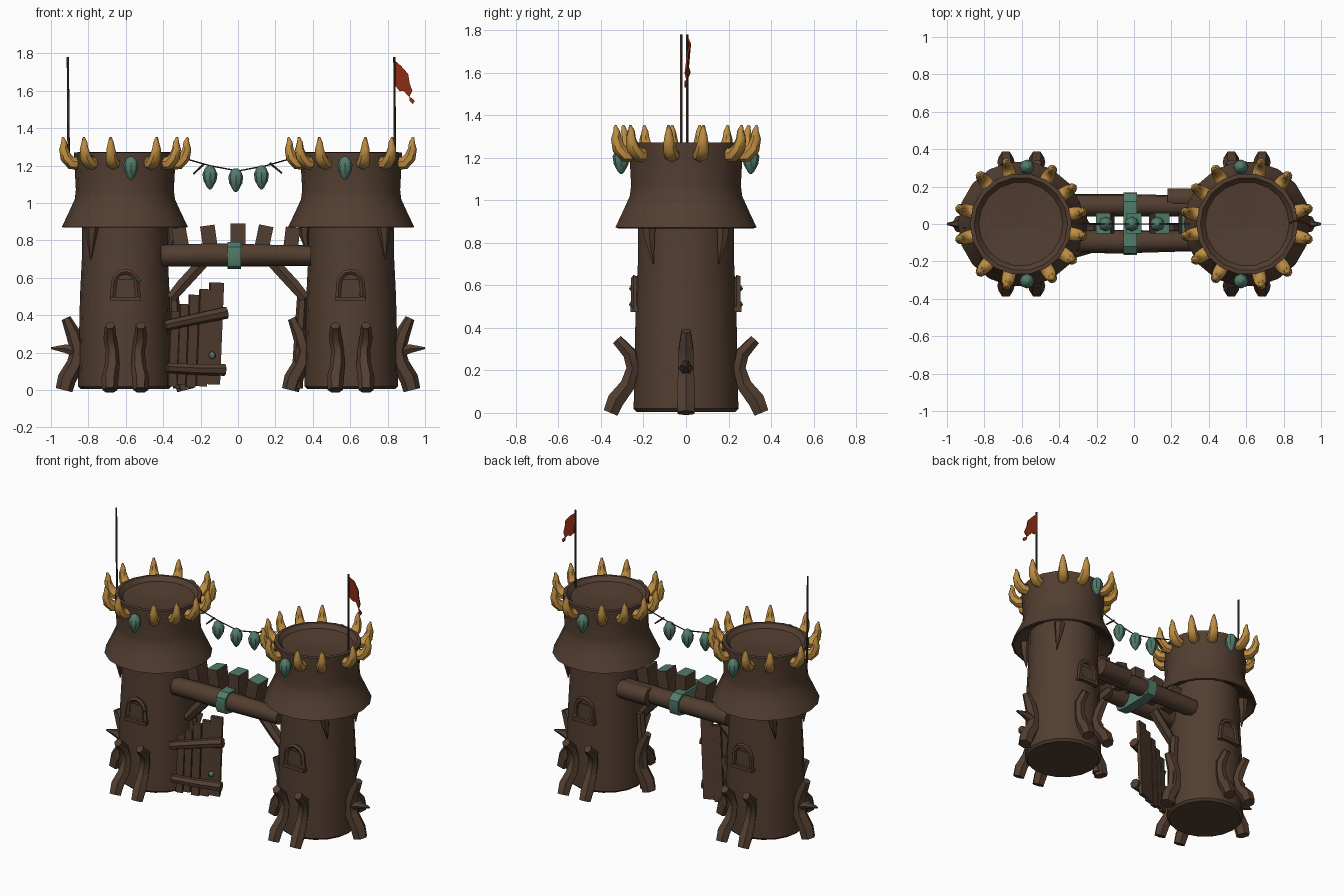
import bpy, bmesh, math
from mathutils import Vector, Matrix

if "Cube" in bpy.data.objects:
    bpy.data.objects.remove(bpy.data.objects["Cube"])


def material(name, r, g, b):
    m = bpy.data.materials.new(name)
    m.diffuse_color = (r, g, b, 1)
    m.use_nodes = True
    m.node_tree.nodes["Principled BSDF"].inputs["Base Color"].default_value = m.diffuse_color
    return m


BROWN = material("bark brown", 0.085, 0.048, 0.030)
GOLD = material("horn gold", 0.52, 0.27, 0.055)
TEAL = material("lantern teal", 0.085, 0.20, 0.145)
RED = material("flag red", 0.27, 0.026, 0.008)
DARK = material("dark pole", 0.045, 0.030, 0.022)


def finish(name, bm, mats, angle=40):
    bmesh.ops.recalc_face_normals(bm, faces=bm.faces)
    me = bpy.data.meshes.new(name)
    bm.to_mesh(me)
    bm.free()
    ob = bpy.data.objects.new(name, me)
    bpy.context.collection.objects.link(ob)
    for m in mats:
        me.materials.append(m)
    bpy.ops.object.select_all(action='DESELECT')
    ob.select_set(True)
    bpy.context.view_layer.objects.active = ob
    if angle:
        bpy.ops.object.shade_smooth_by_angle(angle=math.radians(angle))
    return ob


def loft(name, rings, mat, angle=40):
    """Skin a list of rings and cap both ends."""
    bm = bmesh.new()
    vs = [[bm.verts.new(p) for p in r] for r in rings]
    n = len(vs[0])
    for a, b in zip(vs, vs[1:]):
        for i in range(n):
            bm.faces.new((a[i], a[(i + 1) % n], b[(i + 1) % n], b[i]))
    bm.faces.new(vs[0])
    bm.faces.new(vs[-1])
    return finish(name, bm, [mat], angle)


def lathe(name, center, profile, mat, sides=16, angle=40):
    c = Vector(center)
    rings = [[c + Vector((r * math.cos(math.tau * i / sides), r * math.sin(math.tau * i / sides), z))
              for i in range(sides)] for r, z in profile]
    return loft(name, rings, mat, angle)


def tube(name, pts, radii, mat, sides=8, angle=50):
    pts = [Vector(p) for p in pts]
    rings, nrm = [], None
    for i, p in enumerate(pts):
        t = (pts[min(i + 1, len(pts) - 1)] - pts[max(i - 1, 0)]).normalized()
        if nrm is None:
            nrm = Vector((0, 0, 1)) if abs(t.z) < 0.9 else Vector((0, 1, 0))
        nrm = (nrm - t * nrm.dot(t)).normalized()
        side = t.cross(nrm)
        rings.append([p + radii[i] * (nrm * math.cos(math.tau * (k + .5) / sides)
                                      + side * math.sin(math.tau * (k + .5) / sides)) for k in range(sides)])
    return loft(name, rings, mat, angle)


def box(name, center, size, rot=(0, 0, 0), mats=(BROWN,), top=0):
    bm = bmesh.new()
    bmesh.ops.create_cube(bm, size=1)
    bm.normal_update()
    for f in bm.faces:
        f.material_index = top if f.normal.z > 0.9 else 0
    m = Matrix.Translation(center)
    for ang, ax in zip(rot, "XYZ"):
        m = m @ Matrix.Rotation(ang, 4, ax)
    bm.transform(m @ Matrix.Diagonal((*size, 1)))
    return finish(name, bm, mats, 0)


def gem(name, x, y, top):
    lathe(name, (x, y, top), [(.008, 0), (.026, -.012), (.040, -.045), (.035, -.080), (.016, -.115), (.004, -.128)],
          TEAL, 8, 35)


def window(s, f):
    # Arched frame, sill and recessed panel
    cx, y = s * 0.602, f * 0.243
    arch = [(cx + .062 * math.cos(a), y, .572 + .062 * math.sin(a)) for a in [math.pi * k / 6 for k in range(7)]]
    path = [(cx + .068, y, .485)] + arch + [(cx - .068, y, .485)]
    tube("window_frame", path, [.015] * len(path), BROWN, 5)
    box("window_sill", (cx, y, .487), (.16, .035, .024))
    box("window_panel", (cx, f * .225, .54), (.12, .03, .11))
    x, z = (-.53, .585) if s < 0 else (.66, .51)
    lathe("window_knob", (x, f * .258, z), [(.003, -.013), (.012, 0), (.003, .013)], TEAL, 6)


def tower(s):
    cx = s * 0.605

    def at(deg, r, z):
        a = math.radians(deg)
        return (cx + s * r * math.cos(a), r * math.sin(a), z)

    # Trunk, flared collar and shallow bowl top
    lathe("tower_trunk", (cx, 0, 0), [(.235, .005), (.250, .02), (.247, .2), (.240, .5), (.230, .7), (.228, .95)],
          BROWN, 18)
    lathe("tower_collar", (cx, 0, 0), [(.22, .93), (.24, .92), (.325, .868), (.337, .872), (.30, .95), (.268, 1.02),
          (.262, 1.07), (.268, 1.18), (.272, 1.27), (.250, 1.272), (.225, 1.245), (.10, 1.235), (.005, 1.225)],
          BROWN, 18)
    # Crown of horns
    for d in (14, 50, 77, 120, 145, 169):
        for g in (d, -d):
            tube("horn", [at(g, .25, 1.215), at(g, .295, 1.215), at(g, .325, 1.245), at(g, .338, 1.29),
                          at(g, .335, 1.325), at(g, .342, 1.352)], [.036, .036, .032, .024, .016, .006], GOLD, 7)
    for f in (-1, 1):
        gem("collar_gem", s * .572, f * .305, 1.25)
        window(s, f)
        # Front and back root buttresses
        for x, lean in ((.52, .012), (.685, -.012)):
            tube("root", [(s * x, f * .355, .0), (s * x, f * .33, .06), (s * (x + lean), f * .275, .13),
                          (s * (x + lean), f * .25, .21), (s * x, f * .265, .28), (s * x, f * .325, .345)],
                 [.040, .046, .040, .034, .035, .027], BROWN, 6)
        # Hanging thorn below the collar
        tube("thorn", [at(f * 45, .245, .89), at(f * 44, .248, .82), at(f * 40, .238, .70)],
             [.038, .027, .004], BROWN, 6)
    tube("inner_thorn", [at(180, .25, .89), at(180, .25, .82), at(180, .232, .73)], [.036, .024, .004], BROWN, 6)
    # Outer and inner roots with a side spike
    for g in (0, 180):
        tube("side_root", [at(g, .325, .0), at(g, .31, .06), at(g, .265, .14), at(g, .25, .21), at(g, .275, .3),
                           at(g, .315, .385)], [.046, .050, .046, .042, .04, .025], BROWN, 6)
    tube("root_spike", [at(0, .24, .20), at(0, .32, .222), at(0, .394, .224)], [.038, .026, .006], BROWN, 6)
    # Gate post and brace
    tube("gate_post", [(s * .315, .0, .01), (s * .33, .0, .28), (s * .345, .0, .52)], [.032, .03, .028], BROWN, 6)
    tube("brace", [(s * .36, -.03, .49), (s * .30, -.03, .56), (s * .19, -.03, .68)], [.03, .036, .036], BROWN, 6)


for s in (-1, 1):
    tower(s)

# Bridge logs
tube("front_log", [(-.41, -.09, .72), (-.1, -.095, .725), (.39, -.09, .72)], [.060, .064, .054], BROWN, 9)
tube("back_log", [(-.41, .10, .725), (0, .10, .72), (.39, .095, .72)], [.060, .060, .056], BROWN, 9)
tube("log_stub", [(.18, .135, .72), (.40, .135, .72)], [.06, .06], BROWN, 8)

# Teal binding wrapped around both logs
band = [(-.165, .70), (-.150, .66), (-.09, .647), (.09, .647), (.15, .66), (.168, .70), (.165, .76), (.12, .792),
        (-.12, .792), (-.158, .765)]
loft("binding", [[(x, y, z) for y, z in band] for x in (-.055, .015)], TEAL, 35)

# Upright bridge planks with teal tops
for x, z, tilt in ((-.305, .80, -.18), (-.153, .81, -.14), (0, .82, 0), (.135, .81, .2), (.285, .80, .12)):
    box("bridge_plank", (x, .005, z - .01), (.078, .11, .16), (0, tilt, 0), (BROWN, TEAL), 1)


# Half-open gate
def gate(u, z, off=0.0):
    """Point on the gate plane: u is x, off is toward the front."""
    return (u + .29 * off, -.05 + .30 * (u + .08) - .957 * off, z)


swing = math.atan(.30)
for u, w, lo, hi in ((-.345, .045, .02, .42), (-.297, .045, .03, .46), (-.245, .052, .015, .51),
                     (-.187, .056, .02, .54), (-.125, .076, .03, .575)):
    box("gate_plank", gate(u, (lo + hi) / 2), (w, .025, hi - lo), (0, .04, swing))
tube("gate_lower_bar", [gate(-.39, .12, .03), gate(-.24, .112, .03), gate(-.08, .11, .03)], [.028, .03, .034], BROWN, 7)
tube("gate_upper_bar", [gate(-.40, .345, .03), gate(-.24, .38, .03), gate(-.07, .415, .03)],
     [.028, .03, .034], BROWN, 7)
lathe("gate_knob", gate(-.145, .185, .025), [(.004, -.02), (.016, -.01), (.019, 0), (.016, .01), (.004, .02)], TEAL, 8)

# Garland string with lanterns and twigs
tube("garland_string", [(-.30, 0, 1.243), (-.15, 0, 1.20), (0, 0, 1.172), (.15, 0, 1.20), (.30, 0, 1.243)],
     [.004] * 5, DARK, 5)
for x, top in ((-.15, 1.2), (-.012, 1.186), (.125, 1.2)):
    gem("garland_lantern", x, 0, top)
for s in (-1, 1):
    tube("garland_twig", [(s * .17, 0, 1.215), (s * .235, 0, 1.16)] if s > 0 else
         [(-.18, 0, 1.212), (-.24, 0, 1.155)], [.007, .005], DARK, 5)

# Flag poles
tube("left_pole", [(-.905, -.022, 1.2), (-.91, -.022, 1.78)], [.007, .006], BROWN, 6)
tube("right_pole", [(.838, .006, 1.22), (.836, .006, 1.78)], [.007, .006], DARK, 6)

# Tattered flag and its torn scrap
cloth = [(.838, 1.762), (.87, 1.735), (.91, 1.69), (.918, 1.64), (.932, 1.60), (.915, 1.567), (.885, 1.60),
         (.862, 1.60), (.842, 1.625)]
scrap = [(.915, 1.567), (.932, 1.56), (.945, 1.545), (.935, 1.53), (.918, 1.545)]
for name, shape in (("flag", cloth), ("flag_scrap", scrap)):
    loft(name, [[(x, .008 + .012 * math.sin((x - .838) * 45) + d, z) for x, z in shape] for d in (-.004, .004)], RED, 40)
